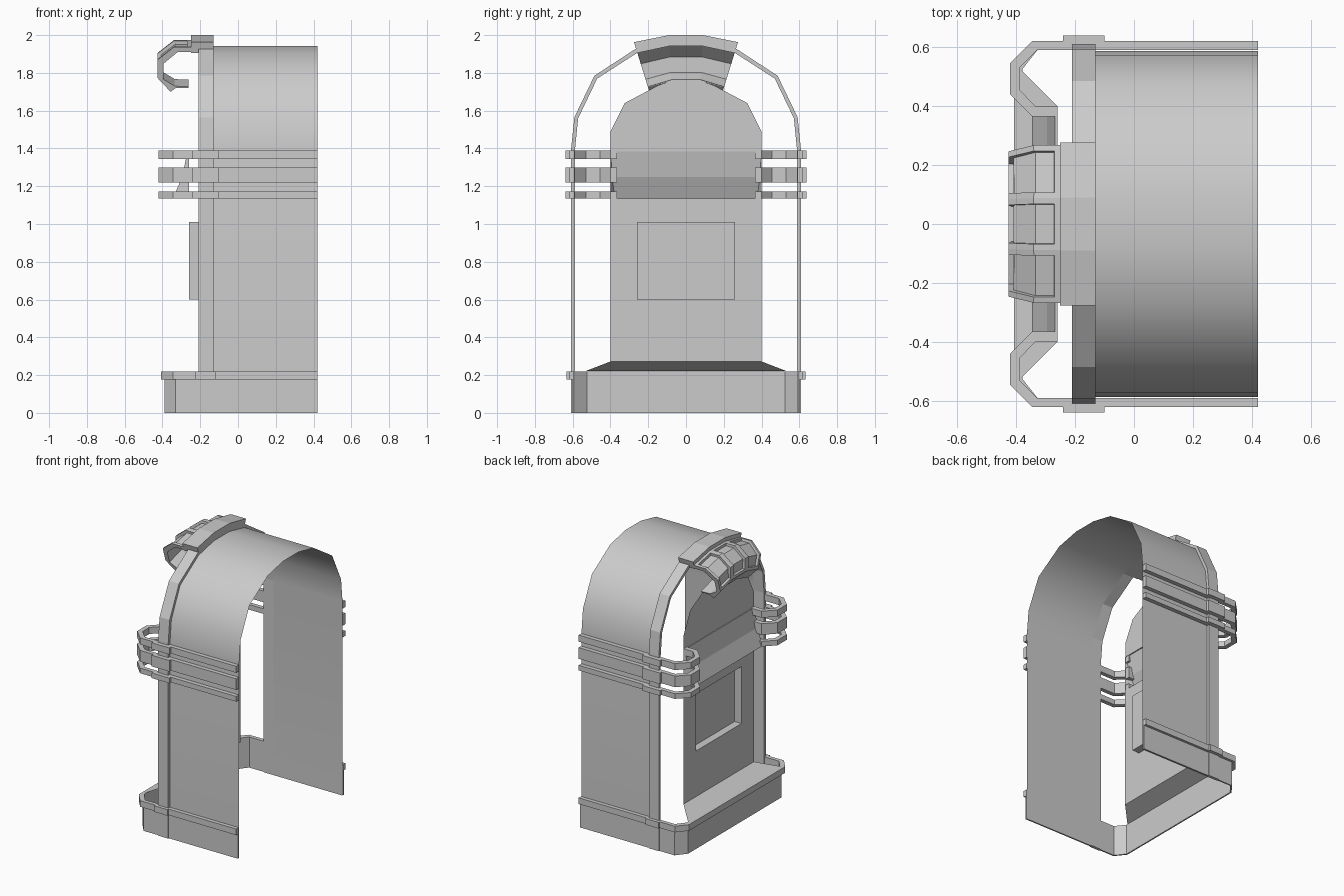
import bpy, bmesh, math

if "Cube" in bpy.data.objects:
    bpy.data.objects.remove(bpy.data.objects["Cube"])

grey = bpy.data.materials.new("grey")
grey.diffuse_color = (0.6, 0.6, 0.6, 1)
grey.use_nodes = True
grey.node_tree.nodes["Principled BSDF"].inputs["Base Color"].default_value = grey.diffuse_color


def make(name, verts, faces, solid=True):
    mesh = bpy.data.meshes.new(name)
    mesh.from_pydata(verts, [], faces)
    mesh.materials.append(grey)
    obj = bpy.data.objects.new(name, mesh)
    bpy.context.collection.objects.link(obj)
    if solid:
        bm = bmesh.new()
        bm.from_mesh(mesh)
        bmesh.ops.recalc_face_normals(bm, faces=bm.faces)
        bm.to_mesh(mesh)
        bm.free()
    return obj


def prism(name, pts, axis, a, b):
    """Extrude a closed outline along x (points are y, z) or z (points are x, y)."""
    place = (lambda p, t: (t, p[0], p[1])) if axis == 'x' else (lambda p, t: (p[0], p[1], t))
    n = len(pts)
    verts = [place(p, t) for t in (a, b) for p in pts]
    faces = [(i, (i + 1) % n, (i + 1) % n + n, i + n) for i in range(n)]
    faces += [tuple(range(n)), tuple(range(n, 2 * n))]
    return make(name, verts, faces)


def flip(pts, axis):
    """Mirror outline points in y."""
    return [(-p[0], p[1]) if axis == 'x' else (p[0], -p[1]) for p in pts]


def u_outline(outer, inner, axis):
    """Closed symmetric U from half of its outer and inner paths."""
    return (outer + flip(outer[::-1], axis) + flip(inner, axis) + inner[::-1])


def both_sides(name, pts, a, b):
    prism("left_" + name, pts, 'z', a, b)
    prism("right_" + name, flip(pts, 'z'), 'z', a, b)


def rect(x0, x1, y0, y1):
    return [(x0, y0), (x1, y0), (x1, y1), (x0, y1)]


def crown_sweep(name, profile):
    """Sweep an x-z profile along the three-segment crown arc."""
    def station(s, x, h):
        d = h - 1.757
        if abs(s) == 1:
            return (x, math.copysign(0.077 + 0.05 * d, s), h)
        return (x, math.copysign(0.2 + 0.31 * d, s), h - 0.037)
    n = len(profile)
    verts = [station(s, x, h) for s in (-2, -1, 1, 2) for x, h in profile]
    faces = [(k * n + i, k * n + (i + 1) % n, (k + 1) * n + (i + 1) % n, (k + 1) * n + i)
             for k in range(3) for i in range(n)]
    faces += [tuple(range(n)), tuple(range(3 * n, 4 * n))]
    return make(name, verts, faces)


def smooth(obj, degrees):
    bpy.ops.object.select_all(action='DESELECT')
    obj.select_set(True)
    bpy.context.view_layer.objects.active = obj
    bpy.ops.object.shade_smooth_by_angle(angle=math.radians(degrees))


# Arched shell, a thin sheet open at the rear
half = [(0.587, 0), (0.587, 1.4), (0.571, 1.56), (0.47, 1.77), (0.26, 1.905), (0.087, 1.942)]
arch = half + flip(half[::-1], 'x')
n = len(arch)
shell = make("shell", [(x, y, z) for x in (-0.13, 0.42) for y, z in arch],
             [(i, i + 1, i + 1 + n, i + n) for i in range(n - 1)], False)
smooth(shell, 40)

# Front trim following the arch
trim_out = [(0.608, 0), (0.608, 1.4), (0.591, 1.565), (0.485, 1.785), (0.27, 1.925), (0.09, 1.96)]
prism("arch_trim", u_outline(trim_out, half, 'x'), 'x', -0.21, -0.13)

# Three wrap-around bands on each side, hooking back to the front panel
band = [(0.42, 0.62), (-0.345, 0.62), (-0.42, 0.545), (-0.42, 0.44), (-0.345, 0.365), (-0.262, 0.365),
        (-0.262, 0.4), (-0.335, 0.4), (-0.388, 0.455), (-0.388, 0.53), (-0.328, 0.59), (0.42, 0.59)]
for label, z0, z1 in (("low", 1.136, 1.173), ("middle", 1.22, 1.3), ("high", 1.343, 1.39)):
    both_sides(label + "_band", band, z0, z1)
    both_sides(label + "_band_block", rect(-0.24, -0.1, 0.6, 0.638), z0, z1)

# Base wall and its rim
prism("base_wall", u_outline([(0.42, 0.602), (-0.33, 0.602), (-0.388, 0.53)],
                             [(0.42, 0.592), (-0.325, 0.592), (-0.378, 0.525)], 'z'), 'z', 0, 0.18)
prism("base_rim", u_outline([(0.42, 0.62), (-0.345, 0.62), (-0.407, 0.545)],
                            [(0.42, 0.592), (-0.325, 0.592), (-0.378, 0.525)], 'z'), 'z', 0.176, 0.22)
both_sides("rim_block", rect(-0.225, -0.12, 0.6, 0.632), 0.176, 0.22)

# Sloping shelf between the rim and the front panel
make("front_shelf", [(-0.39, -0.53, 0.222), (-0.39, 0.53, 0.222), (-0.26, 0.4, 0.272), (-0.26, -0.4, 0.272)],
     [(0, 3, 2, 1)], False)

# Lower front panel with a recessed window
ys, zs = (-0.4, -0.26, 0.26, 0.4), (0.272, 0.6, 1.01, 1.136)
verts = [(-0.26, y, z) for z in zs for y in ys]
faces = [(r * 4 + c, r * 4 + c + 4, r * 4 + c + 5, r * 4 + c + 1)
         for r in range(3) for c in range(3) if (r, c) != (1, 1)]
verts += [(-0.205, y, z) for z in zs[1:3] for y in ys[1:3]]
faces += [(16, 18, 19, 17), (5, 16, 17, 6), (10, 19, 18, 9), (5, 9, 18, 16), (6, 17, 19, 10)]
make("front_panel", verts, faces, False)

# Flared section above the lower panel
levels = [(-0.268, 0.4, 1.385), (-0.295, 0.39, 1.25), (-0.345, 0.378, 1.136)]
verts = [(x, s * y, z) for x, y, z in levels for s in (1, -1)]
verts += [(-0.26, s * 0.4, z) for z in (1.385, 1.25, 1.136) for s in (1, -1)]
make("flared_panel", verts, [(0, 1, 3, 2), (2, 3, 5, 4), (4, 5, 11, 10), (0, 6, 1 + 6, 1),
                             (0, 2, 8, 6), (2, 4, 10, 8), (1, 7, 9, 3), (3, 9, 11, 5)])

# Rounded upper front panel
top = [(0.4, 1.385), (0.4, 1.49), (0.325, 1.64), (0.145, 1.735), (0.077, 1.757)]
outline = top + flip(top[::-1], 'x')
make("upper_panel", [(-0.262, y, z) for y, z in outline], [tuple(range(len(outline)))], False)

# Crown cap and the curled crown with recessed windows
crown_sweep("crown_cap", [(-0.25, 2.0), (-0.25, 1.943), (-0.13, 1.943), (-0.13, 2.0)])
profile = [(-0.25, 1.973), (-0.34, 1.973), (-0.426, 1.905), (-0.426, 1.81), (-0.357, 1.737),
           (-0.33, 1.757), (-0.262, 1.757), (-0.262, 1.764), (-0.335, 1.767), (-0.395, 1.803),
           (-0.395, 1.885), (-0.32, 1.947), (-0.25, 1.947)]
crown = crown_sweep("crown", profile)
bm = bmesh.new()
bm.from_mesh(crown.data)
bm.faces.ensure_lookup_table()
groups = [[bm.faces[k * len(profile) + i] for i in range(3)] for k in range(3)]
for group in groups:
    bmesh.ops.inset_region(bm, faces=group, thickness=0.02, use_even_offset=True, use_boundary=True)
    bmesh.ops.inset_region(bm, faces=group, thickness=0.001, depth=-0.018, use_even_offset=True, use_boundary=True)
bm.to_mesh(crown.data)
bm.free()
